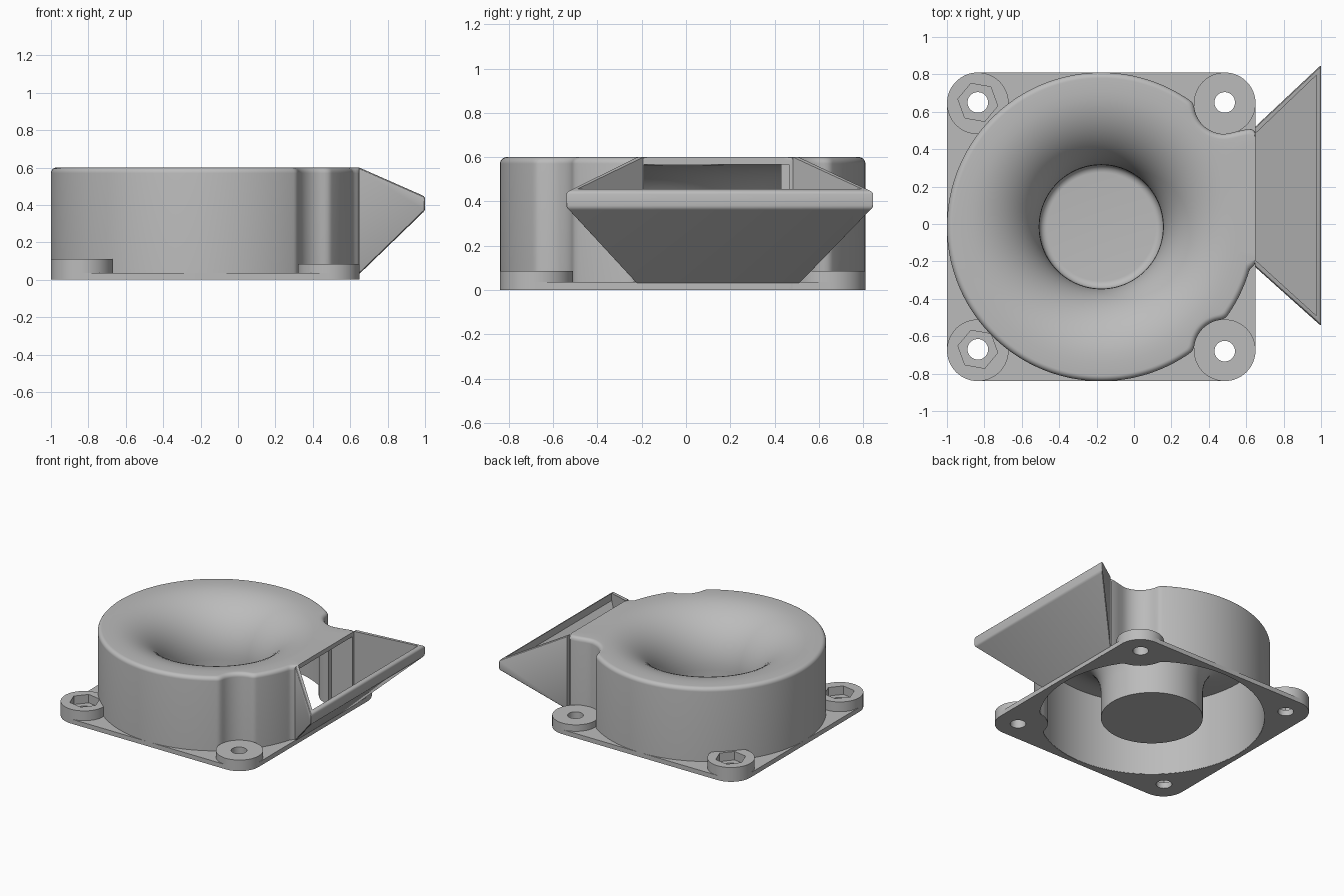
import bpy, bmesh
from math import sin, cos, pi, radians, sqrt, hypot, atan2
from mathutils import Vector

cube = bpy.data.objects.get("Cube")
if cube:
    bpy.data.objects.remove(cube, do_unlink=True)

GREY = (0.5, 0.5, 0.5, 1)
mat = bpy.data.materials.new("plain_grey")
mat.use_nodes = True
mat.diffuse_color = GREY
mat.node_tree.nodes["Principled BSDF"].inputs["Base Color"].default_value = GREY

CX, CY, RAD = -0.175, -0.015, 0.825      # housing axis and outer radius
HALF, BOSS = 0.66, 0.165                 # corner boss offset and radius
SEG = 360


def make(name, bm):
    bmesh.ops.recalc_face_normals(bm, faces=bm.faces)
    mesh = bpy.data.meshes.new(name)
    bm.to_mesh(mesh)
    bm.free()
    ob = bpy.data.objects.new(name, mesh)
    bpy.context.collection.objects.link(ob)
    mesh.materials.append(mat)
    return ob


def stack(name, rings):
    """Closed solid skinned through rings of points, capped at both ends."""
    bm = bmesh.new()
    loops = [[bm.verts.new(p) for p in ring] for ring in rings]
    for a, b in zip(loops, loops[1:]):
        for i in range(len(a)):
            j = (i + 1) % len(a)
            bm.faces.new((a[i], a[j], b[j], b[i]))
    bm.faces.new(loops[0])
    bm.faces.new(loops[-1])
    return make(name, bm)


def prism(name, pts, z0, z1):
    return stack(name, [[(x, y, z) for x, y in pts] for z in (z0, z1)])


def circle(x, y, r, n=64, turn=0):
    return [(x + r * cos(turn + 2 * pi * i / n), y + r * sin(turn + 2 * pi * i / n))
            for i in range(n)]


def select_only(ob):
    bpy.ops.object.select_all(action="DESELECT")
    ob.select_set(True)
    bpy.context.view_layer.objects.active = ob


def cut(ob, *cutters):
    select_only(ob)
    for c in cutters:
        mod = ob.modifiers.new("cut", "BOOLEAN")
        mod.operation, mod.solver, mod.object = "DIFFERENCE", "EXACT", c
        bpy.ops.object.modifier_apply(modifier=mod.name)


def smooth(ob):
    select_only(ob)
    bpy.ops.object.shade_smooth_by_angle(angle=radians(30))


def outline(inset, outlet=True):
    """Housing outline: a circle plus outlet block, notched round the right bosses."""
    radii = []
    for i in range(SEG):
        a = 2 * pi * i / SEG
        c, s = cos(a), sin(a)
        r = RAD - inset
        if outlet and c > 0.5:
            side = (0.51 - CY - inset) / s if s > 1e-6 else 9
            if s < -1e-6:
                side = (0.23 + CY - inset) / -s
            r = max(r, min((0.65 - CX) / c, side))
        for sy in (-1, 1):
            along = HALF * c + sy * HALF * s
            off2 = 2 * HALF * HALF - along * along
            reach = (BOSS + inset) ** 2 - off2
            if along > 0 and reach > 0:
                r = min(r, along - sqrt(reach))
        radii.append(r)
    soft = [sum(radii[(i + k) % SEG] for k in (-1, 0, 1)) / 3 for i in range(SEG)]
    return [(CX + r * cos(2 * pi * i / SEG), CY + r * sin(2 * pi * i / SEG))
            for i, r in enumerate(soft)]


def at(pts, z):
    return [(x, y, z) for x, y in pts]


def ring(r, z):
    return at(circle(CX, CY, r, SEG), z)


# Housing: hub underside, flared underside, wall, rounded rim, flared funnel, hub floor
FR, FZ = 0.725, 0.2
steps = [pi / 2 * i / 14 for i in range(15)]
rings = [ring(0.355, 0)]
rings += [ring(FR - 0.37 * cos(t), FZ + 0.37 * sin(t)) for t in steps]
rings += [at(outline(0.04, False), z) for z in (0.57, 0.002)]
rings += [at(outline(0), 0.002)]
rings += [at(outline(0.03 * (1 - cos(t))), 0.57 + 0.03 * sin(t)) for t in steps[::2]]
rings += [ring(FR - 0.395 * cos(t), FZ + 0.4 * sin(t)) for t in reversed(steps)]
rings += [ring(0.29 + 0.04 * cos(t), 0.075 - 0.04 * sin(t)) for t in steps[::2]]
housing = stack("fan_housing", rings)
window = prism("window_cutter", [(0.47, -0.19), (0.8, -0.19), (0.8, 0.465), (0.47, 0.465)],
               0.035, 0.567)
cut(housing, window)

# Mounting plate with rounded corners
corners = [(CX + sx * HALF, CY + sy * HALF) for sx, sy in ((1, 1), (-1, 1), (-1, -1), (1, -1))]
plate_pts = []
for k, (x, y) in enumerate(corners):
    for i in range(17):
        a = pi / 2 * (k + i / 16)
        plate_pts.append((x + BOSS * cos(a), y + BOSS * sin(a)))
plate = prism("mounting_plate", plate_pts, 0, 0.035)
cavity = prism("cavity_cutter", outline(0.038, False), -0.1, 0.3)
cut(plate, cavity)

# Corner bosses with screw holes; the left pair have hexagonal nut pockets
helpers = [window, cavity]
bosses = []
for (x, y), place in zip(corners, ("back_left", "back_right", "front_right", "front_left")):
    nut_side = x < 0
    boss = prism(place + "_boss", circle(x, y, BOSS), 0.01, 0.11 if nut_side else 0.085)
    hx, hy = x, y + (0.005 if nut_side else 0.005 * (1 if y > 0 else -1))
    hole = prism("hole_cutter", circle(hx, hy, 0.055, 40), -0.1, 0.3)
    cut(boss, hole)
    cut(plate, hole)
    helpers.append(hole)
    if nut_side:
        pocket = prism("pocket_cutter", circle(hx, hy, 0.108, 6, radians(-10)), 0.045, 0.3)
        cut(boss, pocket, cavity)
        helpers.append(pocket)
    bosses.append(boss)


# Outlet scoop: tapered shell, open along its sloping top
def taper(name, near, far, round_edges=0):
    rows = []
    for x, y0, y1, z0, z1 in (near, far):
        rows.append([(x, y0, z0), (x, y1, z0), (x, y1, z1), (x, y0, z1)])
    ob = stack(name, rows)
    if round_edges:
        bm = bmesh.new()
        bm.from_mesh(ob.data)
        edges = [e for e in bm.edges if max(v.co.x for v in e.verts) > 0.8]
        bmesh.ops.bevel(bm, geom=edges, offset=round_edges, segments=3, profile=0.5,
                        affect="EDGES")
        bm.to_mesh(ob.data)
        bm.free()
    return ob


scoop = taper("outlet_scoop", (0.648, -0.23, 0.52, 0.03, 0.6),
              (1.0, -0.545, 0.85, 0.37, 0.445), 0.012)
hollow = taper("scoop_cutter", (0.64, -0.185, 0.475, 0.06, 1),
               (0.975, -0.49, 0.795, 0.4, 1))
cut(scoop, hollow)
helpers.append(hollow)

for h in helpers:
    bpy.data.objects.remove(h, do_unlink=True)
for ob in [housing, plate, scoop] + bosses:
    smooth(ob)
